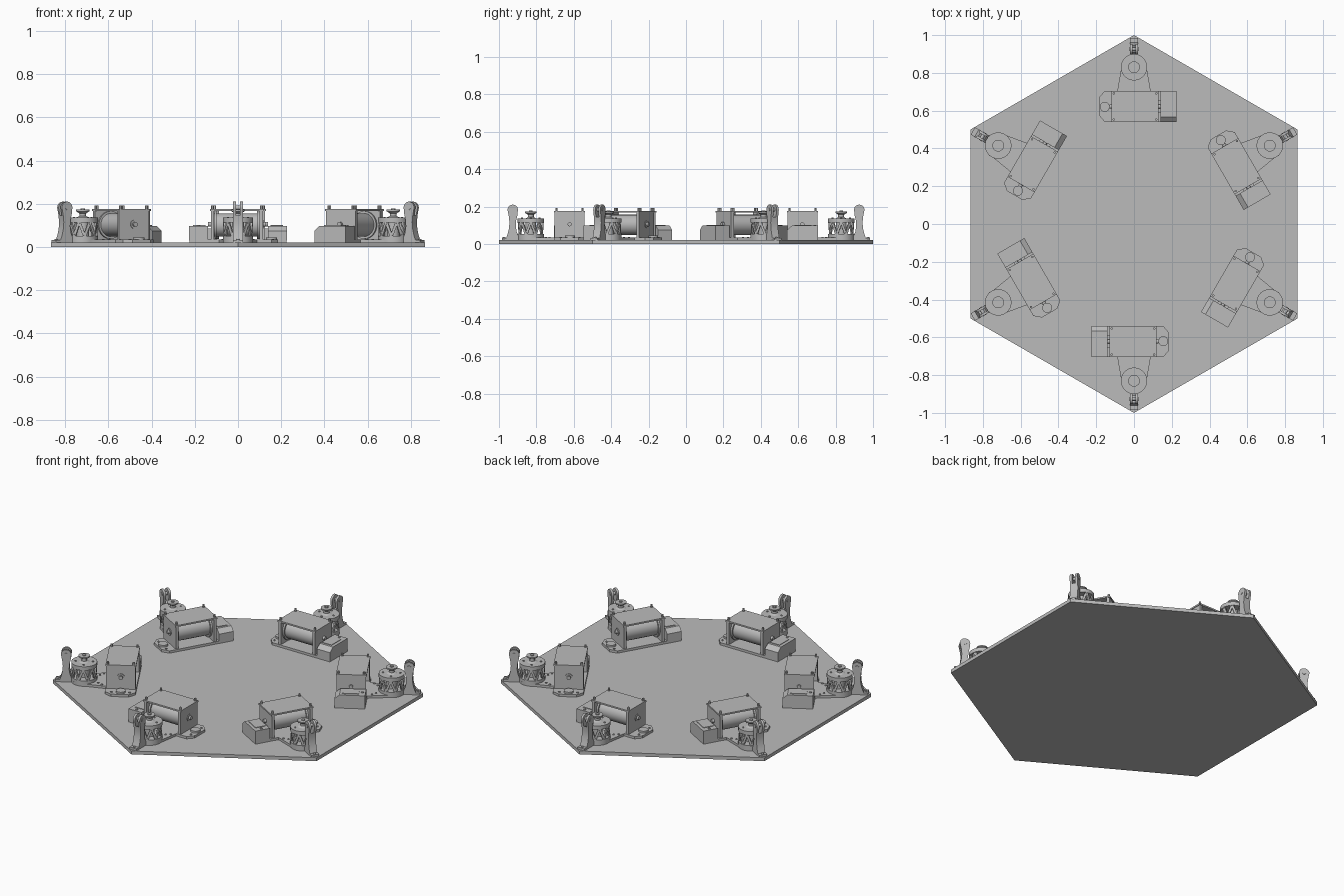
import bpy, bmesh
from math import sin, cos, pi, radians
from mathutils import Matrix, Vector

cube = bpy.data.objects.get("Cube")
if cube:
    bpy.data.objects.remove(cube)

grey = bpy.data.materials.new("plain grey")
grey.use_nodes = True
grey.diffuse_color = (0.5, 0.5, 0.5, 1)
grey.node_tree.nodes["Principled BSDF"].inputs["Base Color"].default_value = (0.5, 0.5, 0.5, 1)

AXIS = {"x": Matrix.Rotation(pi / 2, 4, "Y"), "y": Matrix.Rotation(pi / 2, 4, "X"), "z": Matrix()}
parts = []


def finish(name, bm, copies=True):
    bmesh.ops.recalc_face_normals(bm, faces=bm.faces)
    mesh = bpy.data.meshes.new(name)
    bm.to_mesh(mesh)
    bm.free()
    mesh.materials.append(grey)
    obj = bpy.data.objects.new(name, mesh)
    bpy.context.collection.objects.link(obj)
    if copies:
        parts.append(obj)
    return obj


def box(bm, lo, hi):
    lo, hi = Vector(lo), Vector(hi)
    m = Matrix.Translation((lo + hi) / 2) @ Matrix.Diagonal((*(hi - lo), 1))
    bmesh.ops.create_cube(bm, size=1, matrix=m)


def rod(bm, centre, r, length, axis="z", sides=24, r2=None):
    m = Matrix.Translation(centre) @ AXIS[axis]
    bmesh.ops.create_cone(bm, cap_ends=True, segments=sides, radius1=r,
                          radius2=r if r2 is None else r2, depth=length, matrix=m)


def prism(bm, points, start, end, axis="z"):
    # outline in (x, y) for z, or in (y, z) for x, swept from start to end
    place = (lambda p, t: (t, *p)) if axis == "x" else (lambda p, t: (*p, t))
    face = bm.faces.new([bm.verts.new(place(p, start)) for p in points])
    out = bmesh.ops.extrude_face_region(bm, geom=[face])["geom"]
    shift = Vector(place((0, 0), end - start))
    bmesh.ops.translate(bm, vec=shift, verts=[v for v in out if isinstance(v, bmesh.types.BMVert)])


def arc(cx, cy, r, a0, a1, n):
    return [(cx + r * cos(radians(a0 + (a1 - a0) * i / n)),
             cy + r * sin(radians(a0 + (a1 - a0) * i / n))) for i in range(n + 1)]


# Hexagonal floor plate
bm = bmesh.new()
prism(bm, arc(0, 0, 1, 30, 330, 5), 0, 0.02)
finish("floor_plate", bm, copies=False)

# Winch base with clipped end and tapered neck
bm = bmesh.new()
outline = [(0.225, 0.54), (0.225, 0.705), (0.088, 0.705)]
outline += arc(0, 0.83, 0.07, -10, 190, 20)
outline += [(-0.088, 0.705), (-0.155, 0.705), (-0.185, 0.67), (-0.185, 0.575), (-0.155, 0.54)]
prism(bm, outline, 0.02, 0.034)
for x, y in [(-0.07, 0.73), (0.07, 0.73), (-0.05, 0.75), (0.05, 0.75), (-0.16, 0.67), (-0.16, 0.57)]:
    rod(bm, (x, y, 0.035), 0.006, 0.006, sides=12)
finish("winch_base", bm)

# Round foot at the clipped end
bm = bmesh.new()
rod(bm, (-0.155, 0.62, 0.038), 0.026, 0.014)
finish("end_boss", bm)

# Drum housing: end walls, lid, corner pins
bm = bmesh.new()
for x in (-0.115, 0.11):
    box(bm, (x, 0.543, 0.03), (x + 0.016, 0.702, 0.168))
finish("housing_walls", bm)
bm = bmesh.new()
box(bm, (-0.118, 0.54, 0.167), (0.13, 0.705, 0.176))
finish("housing_lid", bm)
bm = bmesh.new()
for x in (-0.107, 0.118):
    for y in (0.553, 0.692):
        rod(bm, (x, y, 0.181), 0.006, 0.02, sides=12)
finish("lid_pins", bm)

# Cable drum, flanges and axle
bm = bmesh.new()
rod(bm, (0.005, 0.622, 0.102), 0.054, 0.21, "x", 40)
for x in (-0.094, 0.104):
    rod(bm, (x, 0.622, 0.102), 0.064, 0.01, "x", 40)
finish("cable_drum", bm)
bm = bmesh.new()
rod(bm, (0.005, 0.622, 0.105), 0.011, 0.27, "x", 16)
rod(bm, (-0.116, 0.622, 0.105), 0.02, 0.006, "x", 24)
finish("drum_axle", bm)

# Motor block with sloped inner edge
bm = bmesh.new()
prism(bm, [(0.54, 0.03), (0.705, 0.03), (0.705, 0.098), (0.567, 0.098), (0.54, 0.075)], 0.14, 0.226, "x")
finish("motor_block", bm)
bm = bmesh.new()
box(bm, (0.15, 0.58, 0.097), (0.208, 0.67, 0.101))
rod(bm, (0.183, 0.688, 0.099), 0.007, 0.006, sides=12)
box(bm, (0.122, 0.59, 0.034), (0.145, 0.655, 0.085))
finish("motor_cover", bm)

# Guide tower: lower ring, zigzag struts, top disc
bm = bmesh.new()
rod(bm, (0, 0.83, 0.042), 0.07, 0.02, sides=40)
rod(bm, (0, 0.83, 0.125), 0.07, 0.022, sides=40)
rod(bm, (0, 0.83, 0.085), 0.028, 0.08, sides=24)
finish("tower_rings", bm)
bm = bmesh.new()
count = 16
for i in range(count):
    a, b = 2 * pi * i / count, 2 * pi * (i + 1) / count
    za, zb = (0.05, 0.116) if i % 2 else (0.116, 0.05)
    p = Vector((0.064 * cos(a), 0.83 + 0.064 * sin(a), za))
    q = Vector((0.064 * cos(b), 0.83 + 0.064 * sin(b), zb))
    along = (q - p).normalized()
    out = Vector((cos((a + b) / 2), sin((a + b) / 2), 0))
    side = along.cross(out)
    m = Matrix((out, side, along)).transposed().to_4x4()
    m = Matrix.Translation((p + q) / 2) @ m @ Matrix.Diagonal((0.009, 0.013, (q - p).length, 1))
    bmesh.ops.create_cube(bm, size=1, matrix=m)
finish("tower_struts", bm)

# Spool on top of the tower, with screws round it
bm = bmesh.new()
rod(bm, (0, 0.83, 0.139), 0.03, 0.008, r2=0.016)
rod(bm, (0, 0.83, 0.15), 0.016, 0.03)
rod(bm, (0, 0.83, 0.161), 0.016, 0.01, r2=0.031)
rod(bm, (0, 0.83, 0.169), 0.031, 0.007)
rod(bm, (0, 0.83, 0.174), 0.01, 0.008, sides=12)
for i in range(4):
    rod(bm, (0.047 * cos(i * pi / 2), 0.83 + 0.047 * sin(i * pi / 2), 0.137), 0.005, 0.006, sides=12)
finish("tower_spool", bm)

# Forked post: curved ears and a solid lower web
bm = bmesh.new()
foot = [(0.888, 0.03), (0.962, 0.03)]
outer = [(0.953, 0.055), (0.946, 0.085), (0.944, 0.115), (0.947, 0.145)]
inner = [(0.901, 0.155), (0.908, 0.125), (0.91, 0.095), (0.905, 0.065), (0.897, 0.045)]
ear = foot + outer + arc(0.926, 0.182, 0.028, -20, 200, 14) + inner
for x in (-0.022, 0.009):
    prism(bm, ear, x, x + 0.013, "x")
prism(bm, foot + outer + inner[1:], -0.0095, 0.0095, "x")
finish("fork_post", bm)
bm = bmesh.new()
rod(bm, (0, 0.926, 0.182), 0.01, 0.048, "x", 16)
finish("fork_pin", bm)
bm = bmesh.new()
box(bm, (-0.022, 0.88, 0.02), (0.022, 0.985, 0.032))
rod(bm, (0, 0.973, 0.033), 0.008, 0.006, sides=12)
finish("fork_foot", bm)

# Smooth the curved surfaces, keep hard edges
bpy.ops.object.select_all(action="DESELECT")
for obj in parts:
    obj.select_set(True)
bpy.context.view_layer.objects.active = parts[0]
bpy.ops.object.shade_smooth_by_angle(angle=radians(30))

# Repeat the whole winch at every corner
for corner in range(1, 6):
    for obj in parts:
        twin = obj.copy()
        twin.name = f"{obj.name}_{corner + 1}"
        twin.matrix_world = Matrix.Rotation(corner * pi / 3, 4, "Z")
        bpy.context.collection.objects.link(twin)
